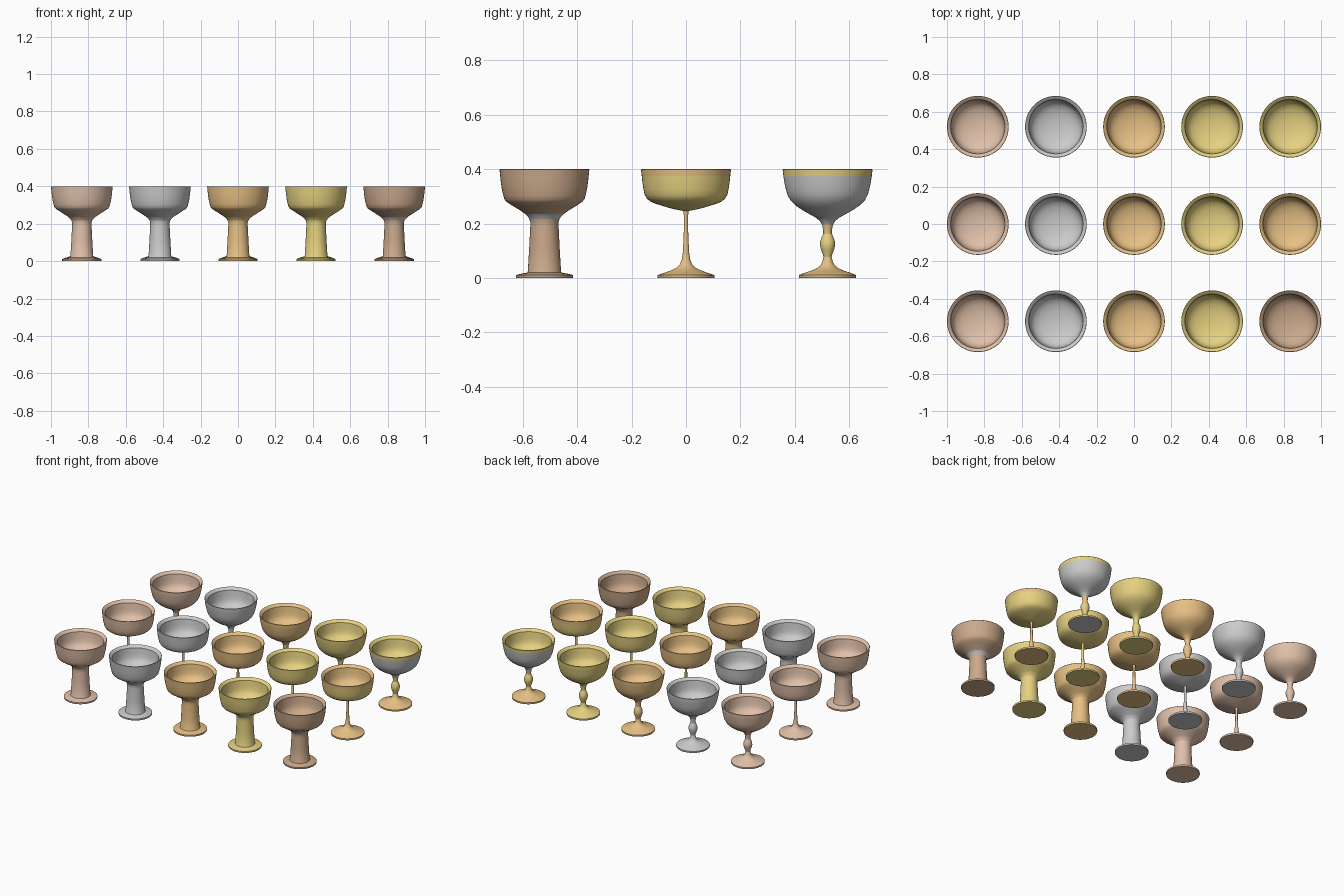
import bpy, bmesh, math

SEG = 56
COLOURS = {
    "copper": (0.75, 0.53, 0.40, 1), "bronze": (0.80, 0.53, 0.23, 1),
    "gold": (0.79, 0.64, 0.22, 1), "wood": (0.60, 0.40, 0.26, 1), "silver": None,
}
MATS = {}
for key, col in COLOURS.items():
    if col:
        MATS[key] = bpy.data.materials.new(key)
        MATS[key].diffuse_color = col
    else:
        MATS[key] = None


def lathe(name, profile, centre, colour):
    """Spin a (radius, z) profile around the goblet axis."""
    bm = bmesh.new()
    rings = []
    for r, z in profile:
        if r == 0:
            rings.append([bm.verts.new((0, 0, z))])
        else:
            rings.append([bm.verts.new((r * math.cos(2 * math.pi * i / SEG),
                                        r * math.sin(2 * math.pi * i / SEG), z))
                          for i in range(SEG)])
    for a, b in zip(rings, rings[1:]):
        for i in range(SEG):
            j = (i + 1) % SEG
            if len(a) == 1:
                bm.faces.new((a[0], b[j], b[i]))
            elif len(b) == 1:
                bm.faces.new((a[i], a[j], b[0]))
            else:
                bm.faces.new((a[i], a[j], b[j], b[i]))
    me = bpy.data.meshes.new(name)
    bm.to_mesh(me)
    bm.free()
    me.shade_smooth()
    me.set_sharp_from_angle(angle=math.radians(35))
    if MATS[colour]:
        me.materials.append(MATS[colour])
    ob = bpy.data.objects.new(name, me)
    ob.location = (*centre, 0)
    bpy.context.collection.objects.link(ob)
    return ob


# Shared pieces: underside of the foot, lip with inner lining
UNDERSIDE = [(0, 0), (0.104, 0)]
LINING = [(0.1625, 0.375), (0.165, 0.398), (0.163, 0.4), (0.158, 0.398), (0.145, 0.384),
          (0.141, 0.35), (0.137, 0.325), (0.130, 0.306), (0.115, 0.290),
          (0.09, 0.277), (0.05, 0.267), (0, 0.264)]
WALL = [(0.1515, 0.305), (0.156, 0.325), (0.160, 0.35), (0.1625, 0.375)]

# Thick-stemmed style (front row)
THICK = [
    ("foot_stem", [(0.104, 0), (0.105, 0.003), (0.105, 0.011), (0.085, 0.016), (0.063, 0.02),
                   (0.061, 0.024), (0.056, 0.11), (0.052, 0.19), (0.052, 0.205), (0.055, 0.216)]),
    ("collar", [(0.055, 0.216), (0.061, 0.226), (0.072, 0.236)]),
    ("bowl", [(0.072, 0.236), (0.09, 0.249), (0.115, 0.264), (0.138, 0.279),
              (0.147, 0.289)] + WALL),
]
# Thin-stemmed style (middle row)
THIN = [
    ("foot_stem", [(0.104, 0), (0.105, 0.003), (0.105, 0.011), (0.08, 0.019), (0.055, 0.028),
                   (0.035, 0.038), (0.023, 0.050), (0.016, 0.066), (0.012, 0.09),
                   (0.0085, 0.15), (0.0075, 0.22), (0.009, 0.246)]),
    ("bowl", [(0.009, 0.246), (0.03, 0.250), (0.06, 0.257), (0.09, 0.266), (0.115, 0.274),
              (0.132, 0.282), (0.144, 0.292)] + WALL),
]
# Knobbed style (back row)
KNOBBED = [
    ("foot", [(0.104, 0), (0.105, 0.003), (0.105, 0.011), (0.085, 0.019), (0.06, 0.027),
              (0.04, 0.036), (0.026, 0.047), (0.019, 0.060), (0.015, 0.077)]),
    ("knob", [(0.015, 0.077), (0.018, 0.089), (0.024, 0.104), (0.028, 0.120),
              (0.027, 0.135), (0.022, 0.149), (0.016, 0.162)]),
    ("neck", [(0.016, 0.162), (0.0165, 0.178), (0.020, 0.196)]),
    ("bowl", [(0.020, 0.196), (0.028, 0.209), (0.042, 0.221), (0.065, 0.234), (0.092, 0.249),
              (0.118, 0.267), (0.137, 0.286), (0.147, 0.305), (0.153, 0.325),
              (0.1585, 0.35), (0.1625, 0.375)]),
]

# Right-hand column mixes materials per part
MIXED = [
    {"foot_stem": "wood", "collar": "silver", "bowl": "wood", "lining": "wood",
     "underside": "wood"},
    {"foot_stem": "bronze", "bowl": "gold", "lining": "bronze", "underside": "bronze"},
    {"foot": "bronze", "knob": "gold", "neck": "bronze", "bowl": "silver",
     "lining": "gold", "underside": "silver"},
]

# Grid of goblets: three styles by five finishes
for row, (style, parts) in enumerate((("thick", THICK), ("thin", THIN), ("knobbed", KNOBBED))):
    for col, metal in enumerate(("copper", "silver", "bronze", "gold", "mixed")):
        centre = ((col - 2) * 0.4175, (row - 1) * 0.52)
        for part, prof in [("underside", UNDERSIDE)] + parts + [("lining", LINING)]:
            colour = MIXED[row][part] if metal == "mixed" else metal
            lathe(f"{style}_{metal}_goblet_{part}", prof, centre, colour)
